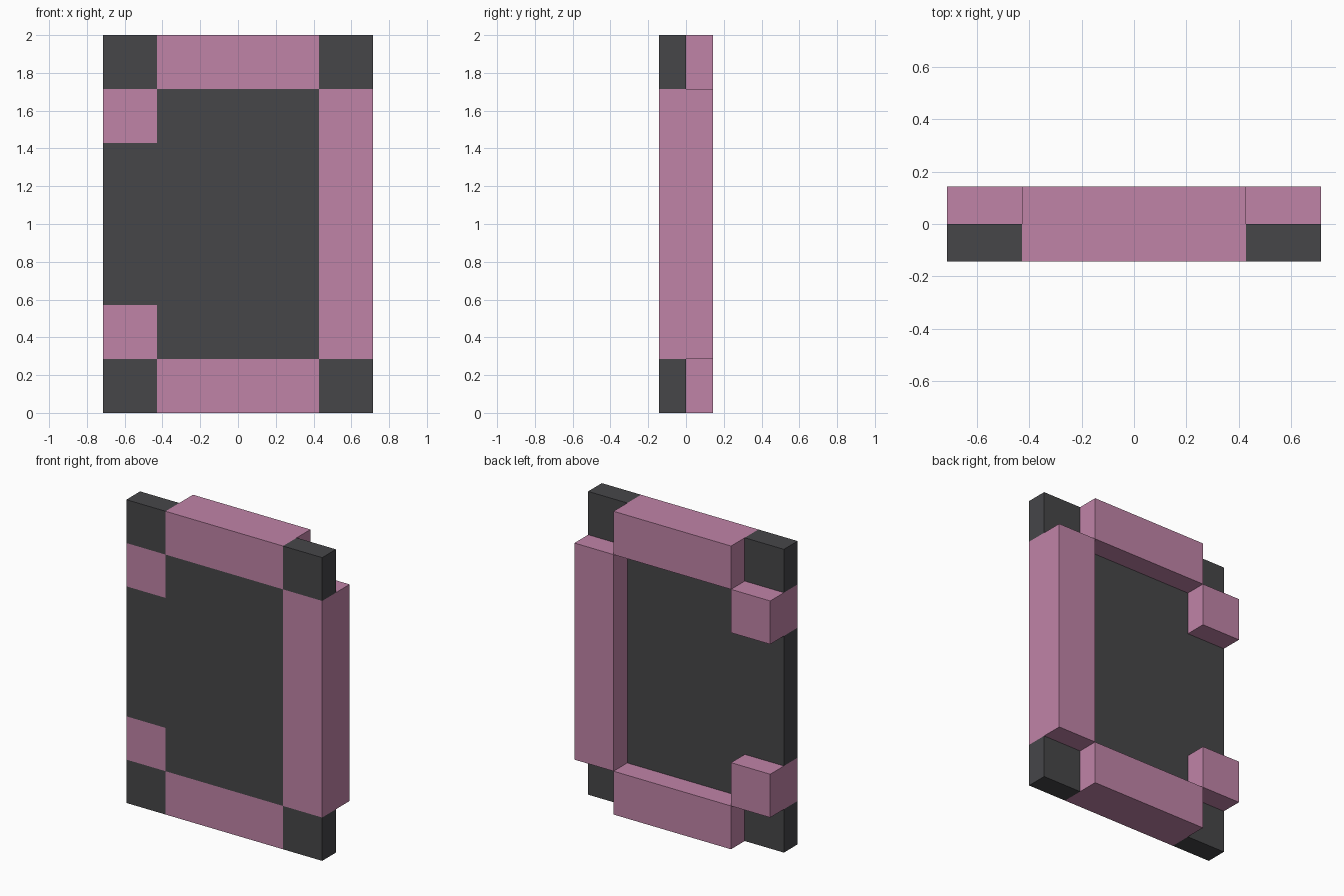
import bpy
import bmesh
from mathutils import Matrix, Vector

if "Cube" in bpy.data.objects:
    bpy.data.objects.remove(bpy.data.objects["Cube"], do_unlink=True)

U = 2 / 7          # one square of the layout: 5 wide, 7 tall
FRONT = -U / 2
BACK = U / 2


def material(name, color):
    mat = bpy.data.materials.new(name)
    mat.use_nodes = True
    mat.diffuse_color = color
    mat.node_tree.nodes["Principled BSDF"].inputs["Base Color"].default_value = color
    return mat


pink = material("dusty pink", (0.53, 0.23, 0.39, 1))
dark = material("charcoal", (0.061, 0.061, 0.066, 1))


def block(name, col, row, cols, rows, back, mat):
    """Box covering whole layout squares, from the front plane to back."""
    lo = Vector(((col - 2.5) * U, FRONT, row * U))
    size = Vector((cols * U, back - FRONT, rows * U))
    bm = bmesh.new()
    bmesh.ops.create_cube(bm, size=1, matrix=Matrix.Translation(lo + size / 2)
                          @ Matrix.Diagonal(size).to_4x4())
    mesh = bpy.data.meshes.new(name)
    bm.to_mesh(mesh)
    bm.free()
    mesh.materials.append(mat)
    obj = bpy.data.objects.new(name, mesh)
    bpy.context.collection.objects.link(obj)


# Thin dark backing, fitted between the bars
block("center_panel", 1, 1, 3, 5, 0, dark)
block("side_panel", 0, 2, 1, 3, 0, dark)

# Mirrored bottom and top pieces
for level, bar_row, stub_row in (("bottom", 0, 1), ("top", 6, 5)):
    block(level + "_bar", 1, bar_row, 3, 1, BACK, pink)
    block(level + "_stub", 0, stub_row, 1, 1, BACK, pink)
    for side, col in (("right", 0), ("left", 4)):
        block(f"{level}_{side}_corner", col, bar_row, 1, 1, 0, dark)

# Tall bar on the left side
block("left_bar", 4, 1, 1, 5, BACK, pink)
